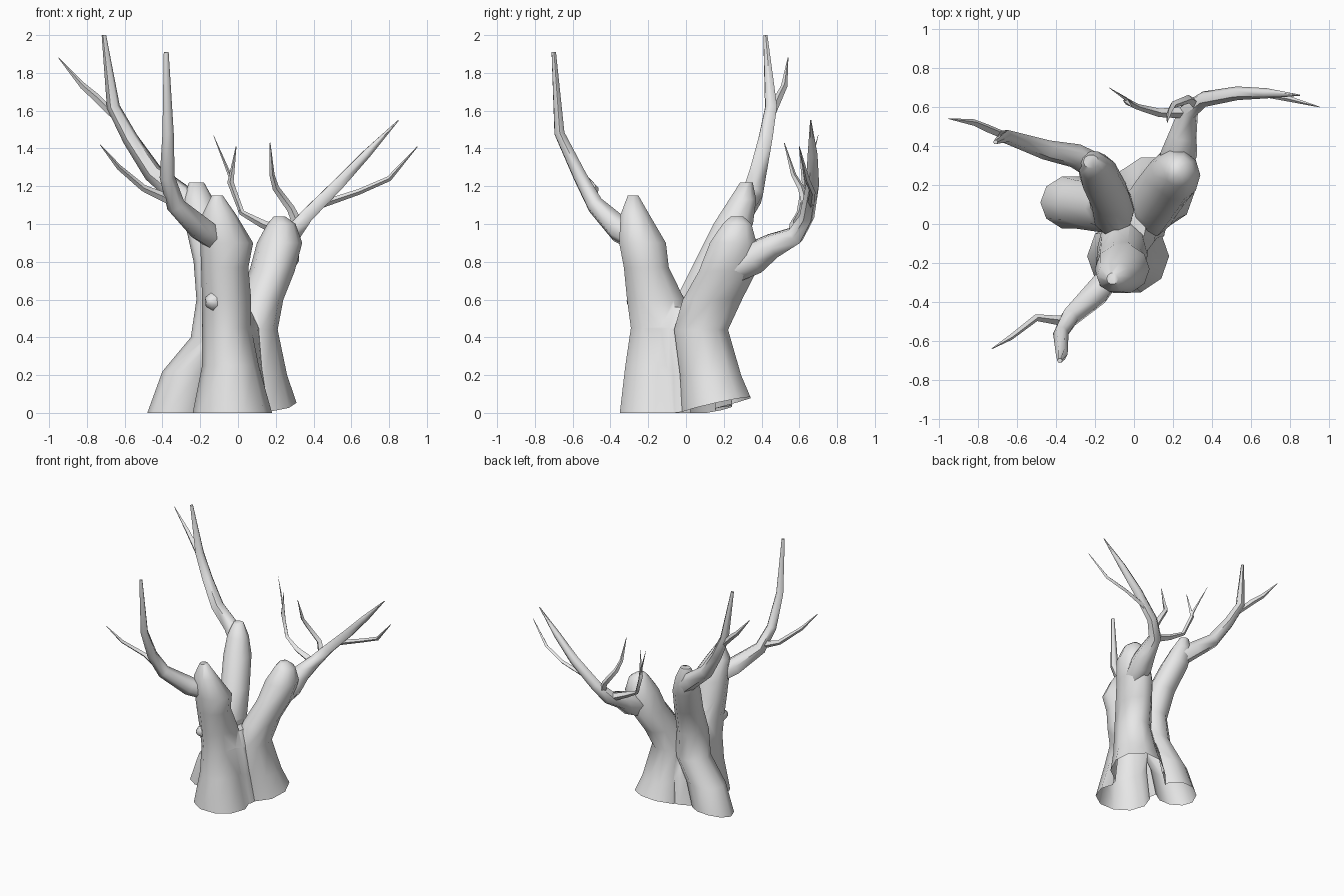
import bpy, bmesh, math
from mathutils import Vector, Quaternion

cube = bpy.data.objects.get("Cube")
if cube:
    bpy.data.objects.remove(cube, do_unlink=True)

# Single plain bark colour
bark = bpy.data.materials.new("grey_bark")
bark.use_nodes = True
bark.diffuse_color = (0.8, 0.8, 0.8, 1)
bark.node_tree.nodes["Principled BSDF"].inputs["Base Color"].default_value = bark.diffuse_color


def link_mesh(name, bm):
    bmesh.ops.recalc_face_normals(bm, faces=bm.faces[:])
    mesh = bpy.data.meshes.new(name)
    bm.to_mesh(mesh)
    bm.free()
    mesh.materials.append(bark)
    obj = bpy.data.objects.new(name, mesh)
    bpy.context.collection.objects.link(obj)
    return obj


def loft(name, rings):
    """Join equal rings of points into a closed tube."""
    bm = bmesh.new()
    loops = [[bm.verts.new(p) for p in ring] for ring in rings]
    count = len(loops[0])
    for low, high in zip(loops, loops[1:]):
        for i in range(count):
            j = (i + 1) % count
            bm.faces.new((low[i], low[j], high[j], high[i]))
    bm.faces.new(loops[0])
    bm.faces.new(loops[-1])
    return link_mesh(name, bm)


def circle(sides):
    for i in range(sides):
        angle = math.tau * i / sides
        yield math.cos(angle), math.sin(angle)


def stem(name, depth, sections, sides=10):
    """Level ellipses (height, centre x, y, radius x, y), sunk below the ground."""
    sections = [(-depth, *sections[0][1:])] + sections
    return loft(name, [[Vector((x + c * rx, y + s * ry, z)) for c, s in circle(sides)]
                       for z, x, y, rx, ry in sections])


def branch(name, path, sides=6):
    """Tapering round limb: x, y, z, radius."""
    points = [Vector(p[:3]) for p in path]
    last = len(points) - 1
    previous, turn, rings = Vector((0, 0, 1)), Quaternion(), []
    for i, point in enumerate(points):
        tangent = (points[min(i + 1, last)] - points[max(i - 1, 0)]).normalized()
        turn = previous.rotation_difference(tangent) @ turn
        previous = tangent
        radius = path[i][3]
        rings.append([point + turn @ Vector((c * radius, s * radius, 0))
                      for c, s in circle(sides)])
    return loft(name, rings)


# Three thick stems with flared feet and blunt tops
front_stem = stem("front_stem", .1, [
    (0, -.03, -.165, .21, .195), (.25, -.04, -.15, .15, .18),
    (.45, -.06, -.13, .13, .17), (.6, -.06, -.16, .13, .16),
    (.77, -.07, -.21, .125, .125), (.9, -.06, -.23, .14, .13),
    (1.05, -.1, -.27, .09, .08), (1.15, -.11, -.28, .03, .03)])
left_stem = stem("left_stem", .12, [
    (0, .1, .16, .21, .19), (.2, .09, .13, .17, .17),
    (.44, .08, .08, .13, .15), (.6, .12, .14, .12, .165),
    (.75, .18, .22, .12, .16), (.9, .22, .25, .12, .13),
    (1, .23, .27, .075, .08), (1.04, .22, .27, .03, .035)])
back_stem = stem("back_stem", .14, [
    (0, -.32, .11, .16, .14), (.22, -.25, .1, .15, .13),
    (.4, -.12, .08, .13, .13), (.6, -.11, .07, .11, .13),
    (.8, -.13, .15, .105, .11), (1, -.18, .25, .1, .11),
    (1.13, -.21, .3, .08, .075), (1.22, -.22, .32, .04, .035)])

# Webbed core filling the hollows between the stems
core = stem("core", .16, [
    (0, -.01, .05, .19, .22), (.23, -.01, .03, .15, .2),
    (.45, 0, -.01, .12, .16), (.56, 0, -.02, .06, .08)], 12)

# Fuse everything into one trunk
for part in (core, left_stem, back_stem):
    fuse = front_stem.modifiers.new("fuse", "BOOLEAN")
    fuse.operation = "UNION"
    fuse.solver = "EXACT"
    fuse.object = part
graph = bpy.context.evaluated_depsgraph_get()
bm = bmesh.new()
bm.from_mesh(front_stem.evaluated_get(graph).to_mesh())
for part in (front_stem, left_stem, back_stem, core):
    bpy.data.objects.remove(part, do_unlink=True)

# Cut the hollow underside open at the ground and lift the back of the rim
bmesh.ops.bisect_plane(bm, geom=bm.verts[:] + bm.edges[:] + bm.faces[:], dist=.0005,
                       plane_co=(0, 0, 0), plane_no=(0, 0, 1), clear_inner=True)
for v in bm.verts:
    if v.co.z < .01:
        v.co.z += max(0, .22 * v.co.y + .06 * v.co.x)
parts = [link_mesh("trunk", bm)]

# Front limb and its twig
parts += [
    branch("front_branch", [
        (-.07, -.2, .88, .06), (-.19, -.35, .97, .07), (-.33, -.48, 1.1, .05),
        (-.375, -.56, 1.25, .04), (-.37, -.67, 1.48, .03), (-.38, -.7, 1.91, .013)]),
    branch("front_twig", [
        (-.34, -.5, 1.12, .028), (-.5, -.48, 1.19, .018),
        (-.63, -.58, 1.3, .014), (-.73, -.64, 1.42, .002)], 4),
]

# Tall back limb and its twig
parts += [
    branch("back_branch", [
        (-.19, .29, 1.06, .07), (-.3, .35, 1.15, .063), (-.45, .38, 1.27, .052),
        (-.57, .42, 1.45, .042), (-.66, .45, 1.62, .035), (-.71, .42, 2, .012)]),
    branch("back_twig", [
        (-.63, .44, 1.55, .02), (-.75, .49, 1.67, .021),
        (-.82, .52, 1.73, .017), (-.95, .54, 1.88, .002)], 4),
]

# Left limb with its spread of twigs
parts += [
    branch("left_branch", [
        (.21, .25, .76, .08), (.23, .36, .82, .095), (.25, .46, .885, .072),
        (.28, .58, .94, .052), (.36, .64, 1.04, .04), (.53, .67, 1.21, .035),
        (.68, .67, 1.37, .026), (.85, .66, 1.55, .003)]),
    branch("left_outer_twig", [
        (.43, .66, 1.1, .02), (.64, .67, 1.17, .015),
        (.8, .64, 1.24, .014), (.95, .6, 1.41, .002)], 4),
    branch("left_upright_twig", [
        (.32, .61, .99, .028), (.28, .64, 1.08, .022), (.2, .61, 1.19, .018),
        (.18, .57, 1.26, .014), (.17, .52, 1.43, .002)], 4),
    branch("left_inner_twig", [
        (.27, .57, .94, .03), (.13, .57, 1, .022), (.02, .6, 1.06, .015),
        (-.04, .63, 1.22, .017), (-.01, .6, 1.41, .002)], 4),
    branch("left_inner_fork", [
        (.01, .6, 1.07, .01), (-.04, .64, 1.25, .01), (-.13, .7, 1.47, .001)], 4),
]

# Small knot on the front of the trunk
parts.append(branch("trunk_knot", [
    (-.1, -.22, .59, .08), (-.14, -.28, .59, .045), (-.155, -.305, .585, .018)]))

# Smooth bark, keeping the hard creases
bpy.ops.object.select_all(action="DESELECT")
for part in parts:
    part.select_set(True)
bpy.context.view_layer.objects.active = parts[0]
bpy.ops.object.shade_smooth_by_angle(angle=math.radians(60))
